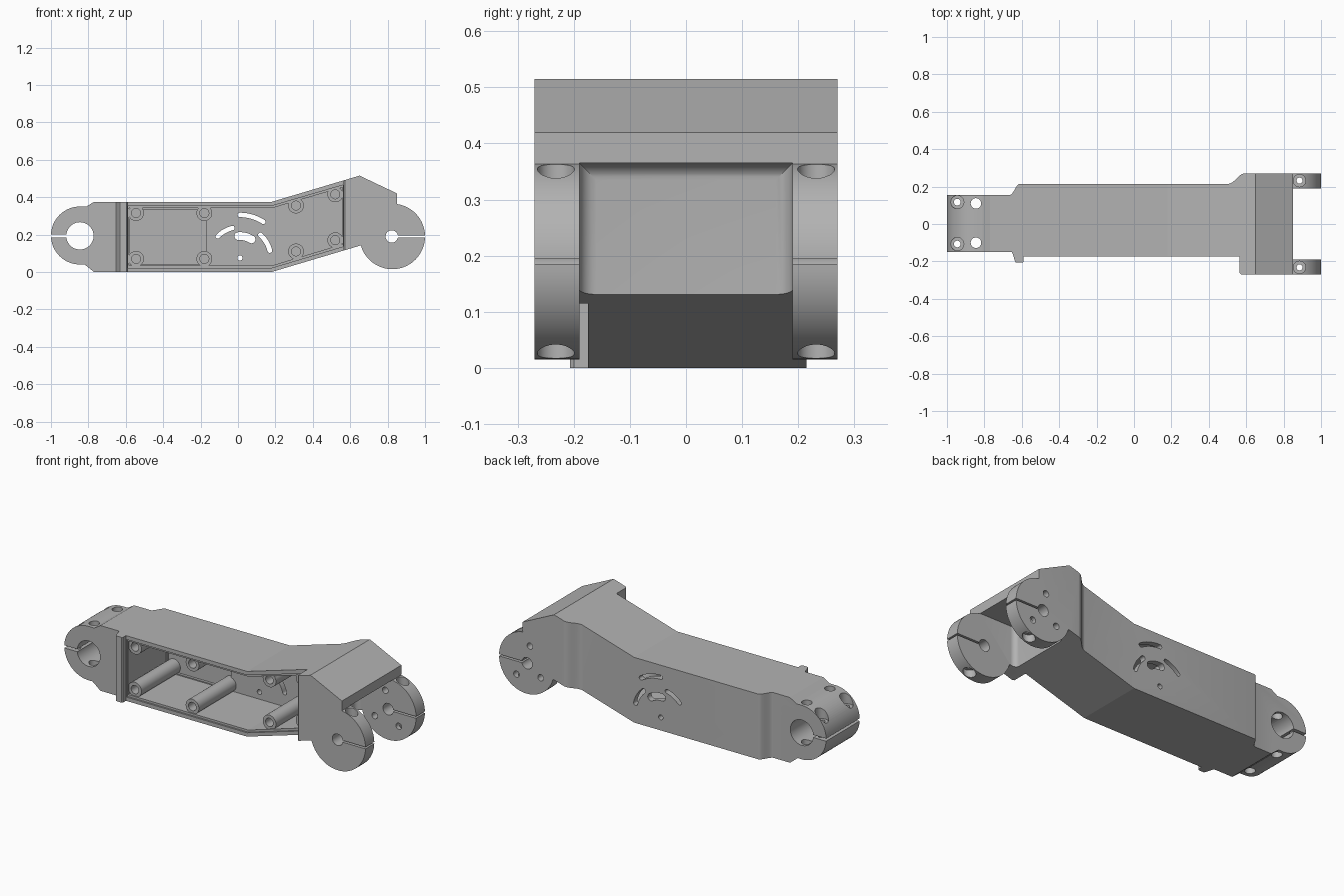
import bpy, bmesh
from math import sin, cos, pi, radians
from mathutils import Vector

if "Cube" in bpy.data.objects:
    bpy.data.objects.remove(bpy.data.objects["Cube"], do_unlink=True)


def arc(cx, cy, r, a0, a1, n=40):
    return [(cx + r * cos(radians(a0 + (a1 - a0) * i / n)),
             cy + r * sin(radians(a0 + (a1 - a0) * i / n))) for i in range(n + 1)]


def ease(x0, y0, x1, y1, n=16):
    """Smooth S-shaped step between two points."""
    return [(x0 + (x1 - x0) * i / n, y0 + (y1 - y0) * (1 - cos(pi * i / n)) / 2)
            for i in range(n + 1)]


def prism(name, pts, axis, lo, hi):
    """Extrude a 2D outline along Y (points are x, z) or Z (points are x, y)."""
    def place(a, b, d):
        return (a, d, b) if axis == "Y" else (a, b, d)
    bm = bmesh.new()
    face = bm.faces.new([bm.verts.new(place(a, b, lo)) for a, b in pts])
    ext = bmesh.ops.extrude_face_region(bm, geom=[face])
    moved = [v for v in ext["geom"] if isinstance(v, bmesh.types.BMVert)]
    bmesh.ops.translate(bm, verts=moved, vec=Vector(place(0, 0, hi - lo)))
    bmesh.ops.recalc_face_normals(bm, faces=bm.faces)
    mesh = bpy.data.meshes.new(name)
    bm.to_mesh(mesh)
    bm.free()
    ob = bpy.data.objects.new(name, mesh)
    bpy.context.collection.objects.link(ob)
    return ob


def rod(a, b, r, axis, lo, hi):
    return prism("rod", arc(a, b, r, 0, 360, 48)[:-1], axis, lo, hi)


def box(x0, x1, z0, z1, y0, y1):
    return prism("box", [(x0, z0), (x1, z0), (x1, z1), (x0, z1)], "Y", y0, y1)


def combine(target, tool, operation="DIFFERENCE"):
    mod = target.modifiers.new("shape", "BOOLEAN")
    mod.operation, mod.solver, mod.object = operation, "EXACT", tool
    bpy.context.view_layer.objects.active = target
    bpy.ops.object.modifier_apply(modifier=mod.name)
    bpy.data.objects.remove(tool, do_unlink=True)


# Main casting: side outline crossed with plan outline
side = (arc(-0.845, 0.195, 0.155, 90, 270)
        + [(-0.82, 0.04), (-0.77, 0), (0.18, 0), (0.65, 0.14)]
        + arc(0.825, 0.19, 0.175, 196, 442, 56)
        + [(0.85, 0.42), (0.65, 0.515), (0.18, 0.375), (-0.77, 0.375), (-0.81, 0.35)])
plan = ([(-1.1, -0.15)] + ease(-0.655, -0.15, -0.63, -0.207)
        + [(-0.597, -0.207), (-0.59, -0.2), (-0.59, -0.175), (0.565, -0.175),
           (0.565, -0.262), (0.573, -0.27), (1.1, -0.27), (1.1, 0.27)]
        + ease(0.59, 0.27, 0.505, 0.215) + ease(-0.61, 0.215, -0.665, 0.155)
        + [(-1.1, 0.155)])
arm = prism("arm_casting", side, "Y", -0.32, 0.32)
combine(arm, prism("plan", plan, "Z", -0.1, 0.7), "INTERSECT")


# Open cavity with a shallow lid recess around its rim
def cavity(t, x0, x1, depth):
    z = t * 1.05
    pts = [(x0, t), (0.18, t), (x1, 0.113 + z), (x1, 0.488 - z), (0.18, 0.375 - t),
           (x0, 0.375 - t)]
    combine(arm, prism("cavity", pts, "Y", -0.31, depth))


cavity(0.022, -0.588, 0.562, -0.165)
cavity(0.034, -0.583, 0.559, 0.18)
combine(arm, box(-0.578, -0.17, 0.04, 0.335, 0.1, 0.195))

# Screw bosses standing in the cavity
for x, low, high in [(-0.545, 0.07, 0.315), (-0.18, 0.07, 0.315),
                     (0.31, 0.11, 0.355), (0.52, 0.17, 0.415)]:
    for z in (low, high):
        combine(arm, rod(x, z, 0.042, "Y", -0.158, 0.203), "UNION")
        combine(arm, rod(x, z, 0.024, "Y", -0.25, -0.03))

# Fork gap with rounded inner corners
gap = box(0.62, 1.2, -0.1, 0.365, -0.19, 0.19)
bm = bmesh.new()
bm.from_mesh(gap.data)
inner = [e for e in bm.edges if all(v.co.x < 0.7 for v in e.verts)]
bmesh.ops.bevel(bm, geom=inner, offset=0.03, segments=8, profile=0.5, affect="EDGES")
bm.to_mesh(gap.data)
bm.free()
combine(arm, gap)

# Clamp bores and their split slots
combine(arm, rod(-0.845, 0.193, 0.073, "Y", -0.4, 0.4))
combine(arm, box(-1.2, -0.85, 0.185, 0.2, -0.4, 0.4))
combine(arm, rod(0.822, 0.19, 0.033, "Y", -0.4, 0.4))
combine(arm, box(0.825, 1.2, 0.185, 0.195, -0.4, 0.4))

# Clamp bolt holes
for y in (-0.107, 0.117):
    combine(arm, rod(-0.945, y, 0.035, "Z", 0.27, 0.6))
    combine(arm, rod(-0.945, y, 0.018, "Z", -0.1, 0.5))
for y in (-0.1, 0.11):
    combine(arm, rod(-0.845, y, 0.028, "Z", -0.1, 0.6))
for y in (-0.232, 0.232):
    combine(arm, rod(0.885, y, 0.033, "Z", 0.31, 0.6))
    combine(arm, rod(0.885, y, 0.033, "Z", -0.1, 0.06))
    combine(arm, rod(0.885, y, 0.016, "Z", -0.05, 0.5))

# Mounting holes in the rear fork disc
for angle in (100, 215, 310):
    hx, hz = arc(0.822, 0.19, 0.105, angle, angle, 1)[0]
    combine(arm, rod(hx, hz, 0.018, "Y", 0.1, 0.4))

# Concentric curved slots and pivot hole in the back wall
PX, PZ = 0.01, 0.075
for r, w, a0, a1 in [(0.23, 0.012, 57, 90), (0.165, 0.013, 14, 48),
                     (0.165, 0.012, 104, 136), (0.117, 0.021, 58, 94)]:
    start, end = arc(PX, PZ, r, a0, a1, 1)
    outline = (arc(PX, PZ, r + w, a0, a1, 10)[:-1] + arc(*end, w, a1, a1 + 180, 14)
               + arc(PX, PZ, r - w, a1, a0, 10)[1:-1]
               + arc(*start, w, a0 + 180, a0 + 360, 14)[:-1])
    combine(arm, prism("slot", outline, "Y", 0.1, 0.4))
combine(arm, rod(PX, PZ, 0.014, "Y", 0.1, 0.4))

# Grey metal, smooth on the curves only
grey = bpy.data.materials.new("grey_metal")
grey.use_nodes = True
colour = (0.45, 0.45, 0.45, 1)
grey.diffuse_color = colour
grey.node_tree.nodes["Principled BSDF"].inputs["Base Color"].default_value = colour
arm.data.materials.clear()
arm.data.materials.append(grey)
for o in bpy.context.selected_objects:
    o.select_set(False)
arm.select_set(True)
bpy.context.view_layer.objects.active = arm
bpy.ops.object.shade_smooth_by_angle(angle=radians(14))
